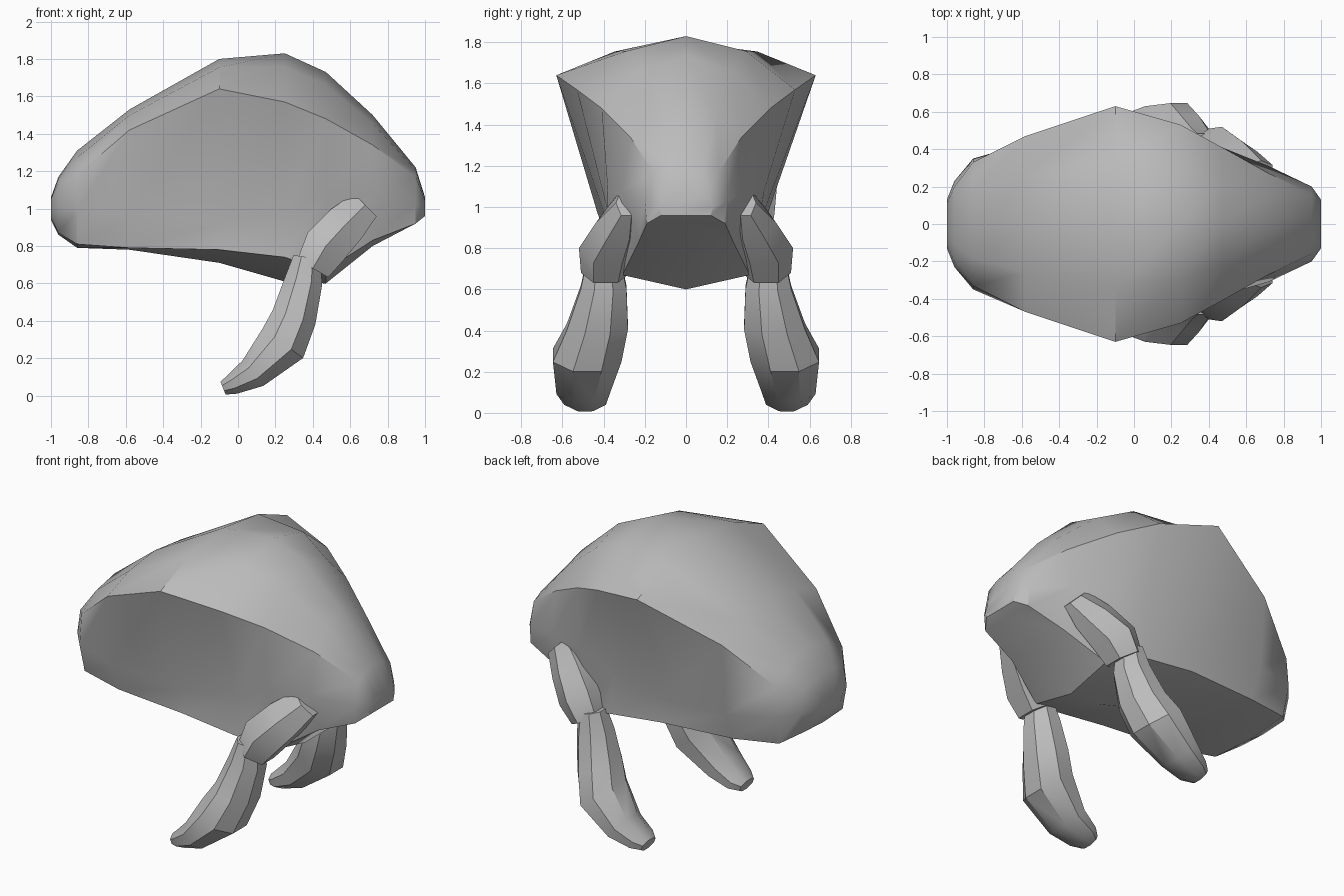
import bpy, bmesh, math
from mathutils import Vector

cube = bpy.data.objects.get("Cube")
if cube:
    bpy.data.objects.remove(cube, do_unlink=True)

# Single grey clay colour
clay = bpy.data.materials.new("plain_grey")
clay.use_nodes = True
GREY = (0.5, 0.5, 0.5, 1)
clay.diffuse_color = GREY
clay.node_tree.nodes["Principled BSDF"].inputs["Base Color"].default_value = GREY


def loft(name, rings, angle=35):
    """Skin a list of closed rings, cap both ends, and shade smooth by angle."""
    bm = bmesh.new()
    loops = [[bm.verts.new(p) for p in ring] for ring in rings]
    n = len(loops[0])
    for a, b in zip(loops, loops[1:]):
        for i in range(n):
            j = (i + 1) % n
            bm.faces.new((a[i], a[j], b[j], b[i]))
    bm.faces.new(loops[0])
    bm.faces.new(loops[-1])
    bmesh.ops.recalc_face_normals(bm, faces=bm.faces)
    mesh = bpy.data.meshes.new(name)
    bm.to_mesh(mesh)
    bm.free()
    mesh.materials.append(clay)
    obj = bpy.data.objects.new(name, mesh)
    bpy.context.collection.objects.link(obj)
    bpy.ops.object.select_all(action="DESELECT")
    obj.select_set(True)
    bpy.context.view_layer.objects.active = obj
    bpy.ops.object.shade_smooth_by_angle(angle=math.radians(angle))


def body_ring(x, top, ridge, flank, lip, keel):
    """Symmetric section: domed roof, ridge, hollow flank, flared lip, keel."""
    shoulder = (ridge[0] * 0.55, ridge[1] + (top - ridge[1]) * 0.72)
    half = [shoulder, ridge, flank, lip]
    return ([(x, 0, top)] + [(x, y, z) for y, z in half] + [(x, 0, keel)]
            + [(x, -y, z) for y, z in reversed(half)])


# Body: x, roof height, ridge (y, z), flank (y, z), lip (y, z), keel height
sections = [
    (-1.00, 1.06, (.11, 1.05), (.13, 1.0), (.11, .95), .94),
    (-.96, 1.17, (.20, 1.13), (.23, 1.0), (.19, .87), .86),
    (-.86, 1.31, (.33, 1.18), (.35, .99), (.30, .81), .79),
    (-.58, 1.53, (.47, 1.42), (.43, .97), (.36, .79), .78),
    (-.10, 1.80, (.63, 1.64), (.38, .92), (.40, .78), .71),
    (.25, 1.83, (.53, 1.57), (.38, .98), (.40, .74), .61),
    (.47, 1.73, (.41, 1.48), (.38, 1.08), (.31, .67), .60),
    (.72, 1.50, (.27, 1.34), (.31, 1.08), (.23, .83), .80),
    (.95, 1.22, (.16, 1.17), (.20, 1.03), (.19, .92), .93),
    (1.00, 1.06, (.11, 1.04), (.13, 1.0), (.12, .96), .96),
]
loft("body", [body_ring(*s) for s in sections])


def limb(name, side, stations, sides):
    """Flattened tube along a path: each station is x, y, z, half width, half thickness."""
    pts = [Vector(s[:3]) for s in stations]
    rings = []
    for i, (x, y, z, wide, thick) in enumerate(stations):
        run = pts[min(i + 1, len(pts) - 1)] - pts[max(i - 1, 0)]
        across = Vector((run.z, 0, -run.x)).normalized()
        ring = []
        for k in range(sides):
            a = math.tau * (k + 0.5) / sides
            p = pts[i] + across * thick * math.cos(a) + Vector((0, wide * math.sin(a), 0))
            ring.append((p.x, p.y * side, max(p.z, 0)))
        rings.append(ring)
    loft(name, rings)


# Thigh and lower leg, mirrored across the body
thigh = [
    (.68, .29, 1.02, .05, .10),
    (.58, .33, .92, .11, .13),
    (.47, .38, .80, .14, .14),
    (.40, .39, .68, .12, .11),
]
shin = [
    (.37, .40, .74, .09, .08),
    (.35, .40, .61, .12, .11),
    (.30, .43, .42, .16, .13),
    (.24, .48, .28, .18, .145),
    (.08, .50, .12, .14, .095),
    (-.03, .49, .06, .11, .06),
    (-.08, .49, .04, .07, .04),
]
for label, side in (("front", -1), ("back", 1)):
    limb(label + "_thigh", side, thigh, 6)
    limb(label + "_lower_leg", side, shin, 8)
